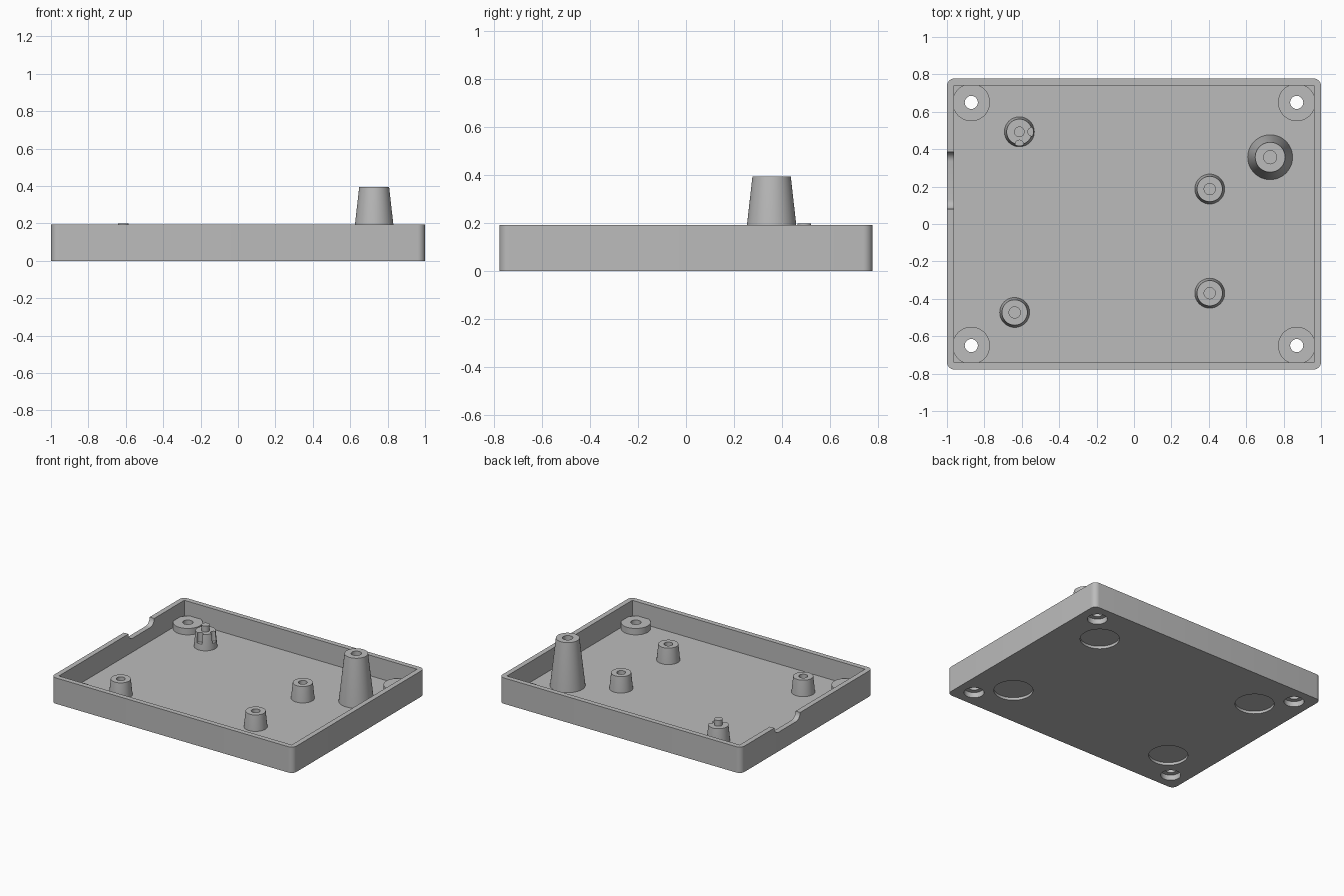
import bpy, bmesh, math
from mathutils import Matrix, Vector

default = bpy.data.objects.get("Cube")
if default:
    bpy.data.objects.remove(default, do_unlink=True)

grey = bpy.data.materials.new("plain grey")
grey.use_nodes = True
colour = (0.5, 0.5, 0.5, 1)
grey.diffuse_color = colour
grey.node_tree.nodes["Principled BSDF"].inputs["Base Color"].default_value = colour

HALF_X, HALF_Y, RIM = 1.0, 0.778, 0.193
WALL, FLOOR = 0.038, 0.04
SEG = 48


def finish(bm, name):
    bmesh.ops.recalc_face_normals(bm, faces=bm.faces)
    mesh = bpy.data.meshes.new(name)
    bm.to_mesh(mesh)
    bm.free()
    mesh.materials.append(grey)
    obj = bpy.data.objects.new(name, mesh)
    bpy.context.collection.objects.link(obj)
    return obj


def box(name, lo, hi, corner=0):
    lo, hi = Vector(lo), Vector(hi)
    bm = bmesh.new()
    bmesh.ops.create_cube(bm, size=1, matrix=Matrix.Translation((lo + hi) / 2)
                          @ Matrix.Diagonal((hi - lo).to_4d()))
    if corner:
        upright = [e for e in bm.edges
                   if abs(e.verts[0].co.z - e.verts[1].co.z) > 0.01]
        bmesh.ops.bevel(bm, geom=upright, offset=corner, segments=8,
                        profile=0.5, affect='EDGES')
    return finish(bm, name)


def lathe(name, profile, x, y, closed=False):
    """Spin (radius, z) points round a vertical axis at x, y."""
    bm = bmesh.new()
    verts = [bm.verts.new((r, 0, z)) for r, z in profile]
    edges = [bm.edges.new(pair) for pair in zip(verts, verts[1:])]
    if closed:
        edges.append(bm.edges.new((verts[-1], verts[0])))
    bmesh.ops.spin(bm, geom=verts + edges, cent=(0, 0, 0), axis=(0, 0, 1),
                   angle=math.tau, steps=SEG)
    bmesh.ops.remove_doubles(bm, verts=bm.verts, dist=0.0001)
    bmesh.ops.translate(bm, verts=bm.verts, vec=(x, y, 0))
    return finish(bm, name)


def cylinder(name, r, z0, z1, x, y):
    return lathe(name, [(0, z0), (r, z0), (r, z1), (0, z1)], x, y)


def cut(target, cutter):
    cutter.hide_render = True
    mod = target.modifiers.new("cut", 'BOOLEAN')
    mod.operation, mod.solver, mod.object = 'DIFFERENCE', 'EXACT', cutter
    bpy.context.view_layer.objects.active = target
    bpy.ops.object.modifier_apply(modifier=mod.name)
    bpy.data.objects.remove(cutter, do_unlink=True)


def smooth(obj):
    bpy.ops.object.select_all(action='DESELECT')
    obj.select_set(True)
    bpy.context.view_layer.objects.active = obj
    bpy.ops.object.shade_smooth_by_angle(angle=math.radians(30))


# Open tray with rounded outer corners and square inner corners
tray = box("tray", (-HALF_X, -HALF_Y, 0), (HALF_X, HALF_Y, RIM), corner=0.04)
cut(tray, box("cavity", (WALL - HALF_X, WALL - HALF_Y, FLOOR),
              (HALF_X - WALL, HALF_Y - WALL, 1)))

parts = [tray]
for sx in (-1, 1):
    for sy in (-1, 1):
        # Counterbored screw hole under a raised ring in each corner
        x, y = 0.87 * sx, 0.65 * sy
        cut(tray, cylinder("counterbore", 0.068, -0.1, 0.1, x, y))
        parts.append(lathe("corner_boss", [(0.035, FLOOR), (0.1, FLOOR),
                                           (0.1, 0.088), (0.035, 0.088)],
                           x, y, closed=True))
        # Shallow recess for a foot
        cut(tray, cylinder("foot_recess", 0.133, -0.1, 0.02,
                           0.685 * sx, 0.455 * sy))

# Cable notch with rounded lower corners in the side wall
bm = bmesh.new()
y0, y1, r = 0.08, 0.385, 0.05
outline = [(y1, 0.4), (y0, 0.4)]
for centre, start in ((y0 + r, math.pi), (y1 - r, 1.5 * math.pi)):
    for i in range(9):
        a = start + i * math.pi / 16
        outline.append((centre + r * math.cos(a), RIM + r * math.sin(a)))
face = bm.faces.new([bm.verts.new((-1.1, y, z)) for y, z in outline])
side = bmesh.ops.extrude_face_region(bm, geom=[face])["geom"]
bmesh.ops.translate(bm, vec=(0.2, 0, 0),
                    verts=[v for v in side if isinstance(v, bmesh.types.BMVert)])
cut(tray, finish(bm, "notch_cutter"))


def post(name, x, y, base, top, height, bore):
    """Tapered post with a blind screw hole."""
    parts.append(lathe(name, [(0, FLOOR - 0.01), (base, FLOOR - 0.01),
                              (base, FLOOR), (top, height), (bore, height),
                              (bore, FLOOR + 0.01), (0, FLOOR + 0.01)], x, y))


# Short standoffs and the tall post
for x, y in ((0.405, 0.187), (0.405, -0.37), (-0.638, -0.473)):
    post("standoff", x, y, 0.08, 0.068, 0.157, 0.03)
post("tall_post", 0.728, 0.357, 0.12, 0.08, 0.395, 0.035)

# Standoff with a locating peg and two round slots in its side
px, py = -0.613, 0.493
peg = lathe("peg_standoff", [(0, FLOOR - 0.01), (0.08, FLOOR - 0.01),
                             (0.08, FLOOR), (0.068, 0.157), (0.028, 0.157),
                             (0.028, 0.2), (0, 0.2)], px, py)
for dx, dy in ((0.067, 0), (0, -0.067)):
    cut(peg, cylinder("slot_cutter", 0.022, 0.085, 0.3, px + dx, py + dy))
parts.append(peg)

for part in parts:
    smooth(part)
